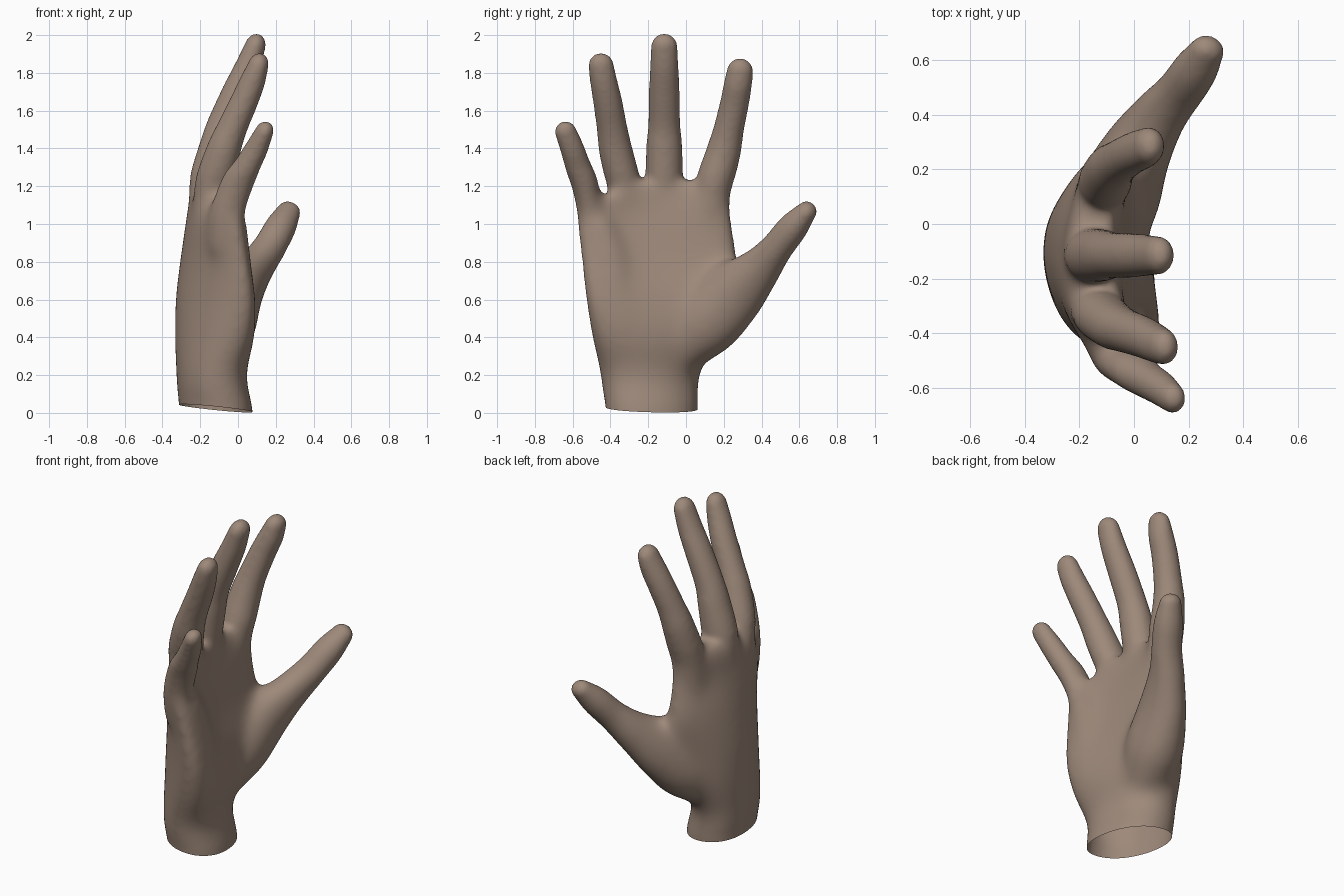
import bpy, bmesh, math
from mathutils import Vector

if "Cube" in bpy.data.objects:
    bpy.data.objects.remove(bpy.data.objects["Cube"])

skin = bpy.data.materials.new("brown skin")
skin.diffuse_color = (0.34, 0.25, 0.195, 1)
skin.use_nodes = True
skin.node_tree.nodes["Principled BSDF"].inputs["Base Color"].default_value = skin.diffuse_color
bm = bmesh.new()
SIDES = 32


def spline(rows, steps=6):
    """Catmull-Rom interpolation through rows of numbers."""
    out = []
    for i in range(len(rows) - 1):
        a, b, c, d = (rows[min(max(i + k, 0), len(rows) - 1)] for k in (-1, 0, 1, 2))
        for s in range(steps):
            t = s / steps
            out.append([0.5 * (2 * q + (r - p) * t + (2 * p - 5 * q + 4 * r - u) * t * t
                               + (3 * q - p - 3 * r + u) * t ** 3)
                        for p, q, r, u in zip(a, b, c, d)])
    out.append(list(rows[-1]))
    return out


def ramp(v, lo, hi):
    """Smooth step from 0 at lo to 1 at hi."""
    t = min(max((v - lo) / (hi - lo), 0), 1)
    return t * t * (3 - 2 * t)


def loft(rings):
    """Closed skin over a list of point rings."""
    loops = [[bm.verts.new(p) for p in ring] for ring in rings]
    for lo, hi in zip(loops, loops[1:]):
        for i in range(SIDES):
            j = (i + 1) % SIDES
            bm.faces.new((lo[i], lo[j], hi[j], hi[i]))
    bm.faces.new(loops[0][::-1])
    bm.faces.new(loops[-1])


def digit(rows):
    """Tapered tube with a round tip; rows are x, y, z, half width, half depth."""
    pts = spline(rows)
    # Round off the tip
    p, q = Vector(pts[-1][:3]), Vector(pts[-2][:3])
    direction = (p - q).normalized()
    w, d = pts[-1][3:]
    for k in range(1, 8):
        a = math.radians(k * 12.5)
        pts.append([*(p + direction * w * math.sin(a)), w * math.cos(a), d * math.cos(a)])
    rings = []
    for i, row in enumerate(pts):
        t = (Vector(pts[min(i + 1, len(pts) - 1)][:3])
             - Vector(pts[max(i - 1, 0)][:3])).normalized()
        side = t.cross(Vector((1, 0, 0))).normalized()
        front = side.cross(t)
        rings.append([Vector(row[:3])
                      + side * row[3] * math.cos(2 * math.pi * k / SIDES)
                      + front * row[4] * math.sin(2 * math.pi * k / SIDES)
                      for k in range(SIDES)])
    loft(rings)


# Wrist and arched palm: z, y min, y max, back x, palm x, arch, tilt
palm = [(-0.10, -0.42, 0.06, -0.307, 0.077, 0.0, 0.033),
        (0.02, -0.425, 0.062, -0.307, 0.072, 0.0, 0.035),
        (0.20, -0.455, 0.075, -0.322, 0.042, 0.0, 0.04),
        (0.40, -0.50, 0.17, -0.332, 0.07, 0.06, 0.05),
        (0.60, -0.533, 0.24, -0.33, 0.05, 0.12, 0.045),
        (0.80, -0.558, 0.275, -0.308, 0.0, 0.15, 0.025),
        (1.00, -0.58, 0.25, -0.28, -0.035, 0.15, 0.0),
        (1.10, -0.55, 0.24, -0.265, -0.05, 0.15, 0.0),
        (1.17, -0.39, 0.225, -0.248, -0.06, 0.11, 0.0),
        (1.23, -0.34, 0.17, -0.215, -0.08, 0.08, 0.0)]
rings = []
for z, y0, y1, xb, xf, arch, tilt in spline(palm):
    ring = []
    for k in range(SIDES):
        a = 2 * math.pi * k / SIDES
        c, s = math.cos(a), math.sin(a)
        u = math.copysign(abs(c) ** 0.93, c)
        v = math.copysign(abs(s) ** 0.93, s)
        # The index side bends less than the little finger side
        bend = arch if u < 0 else arch * (1 - 0.55 * ramp(z, 0.5, 1.0))
        ring.append(((xb + xf) / 2 + (xf - xb) / 2 * v + bend * u * u - tilt * u,
                     (y0 + y1) / 2 + (y1 - y0) / 2 * u, z))
    rings.append(ring)
loft(rings)

# Index finger
digit([(-0.13, 0.11, 0.95, 0.09, 0.09), (-0.112, 0.142, 1.18, 0.10, 0.10),
       (-0.088, 0.198, 1.38, 0.092, 0.09), (-0.058, 0.226, 1.50, 0.081, 0.08),
       (-0.01, 0.257, 1.64, 0.077, 0.074), (0.032, 0.275, 1.74, 0.075, 0.069),
       (0.055, 0.286, 1.81, 0.07, 0.057)])
# Middle finger
digit([(-0.165, -0.11, 0.95, 0.09, 0.09), (-0.156, -0.115, 1.20, 0.10, 0.105),
       (-0.113, -0.115, 1.41, 0.095, 0.092), (-0.08, -0.115, 1.53, 0.085, 0.082),
       (-0.013, -0.115, 1.69, 0.082, 0.076), (0.05, -0.115, 1.83, 0.076, 0.068),
       (0.09, -0.115, 1.94, 0.071, 0.056)])
# Ring finger
digit([(-0.165, -0.28, 0.95, 0.09, 0.09), (-0.135, -0.322, 1.18, 0.092, 0.102),
       (-0.08, -0.37, 1.38, 0.089, 0.092), (-0.03, -0.392, 1.51, 0.081, 0.08),
       (0.033, -0.415, 1.65, 0.077, 0.074), (0.079, -0.437, 1.76, 0.072, 0.067),
       (0.107, -0.45, 1.84, 0.068, 0.055)])
# Little finger
digit([(-0.09, -0.45, 0.85, 0.08, 0.08), (-0.058, -0.503, 1.06, 0.076, 0.098),
       (-0.002, -0.537, 1.21, 0.074, 0.09), (0.05, -0.573, 1.31, 0.068, 0.07),
       (0.098, -0.603, 1.40, 0.064, 0.062), (0.14, -0.638, 1.49, 0.058, 0.049)])
# Thumb with its fleshy base
digit([(-0.12, -0.05, 0.28, 0.10, 0.12), (-0.065, 0.09, 0.46, 0.185, 0.16),
       (0.005, 0.25, 0.63, 0.175, 0.13), (0.09, 0.385, 0.765, 0.12, 0.102),
       (0.165, 0.48, 0.875, 0.088, 0.088), (0.225, 0.567, 0.983, 0.08, 0.083),
       (0.268, 0.637, 1.065, 0.056, 0.065)])
# Pad on the heel of the palm
digit([(-0.10, -0.28, 0.20, 0.09, 0.10), (-0.04, -0.34, 0.42, 0.14, 0.13),
       (-0.03, -0.38, 0.62, 0.13, 0.12), (-0.03, -0.415, 0.82, 0.12, 0.10),
       (-0.03, -0.46, 0.98, 0.09, 0.085)])

bmesh.ops.recalc_face_normals(bm, faces=bm.faces)
mesh = bpy.data.meshes.new("hand")
bm.to_mesh(mesh)
bm.free()
hand = bpy.data.objects.new("hand", mesh)
bpy.context.collection.objects.link(hand)
bpy.context.view_layer.objects.active = hand
hand.select_set(True)

# Fuse the parts into one skin
fuse = hand.modifiers.new("fuse", 'REMESH')
fuse.mode = 'VOXEL'
fuse.voxel_size = 0.013
bpy.ops.object.modifier_apply(modifier="fuse")

# Soften everything a little, and the palm much more
group = hand.vertex_groups.new(name="palm")
for v in hand.data.vertices:
    x, y, z = v.co
    w = ramp(z, 0.1, 0.25) * (1 - ramp(z, 1.12, 1.28)) * (1 - ramp(y, 0.32, 0.48))
    if w > 0:
        group.add([v.index], w, 'REPLACE')
for name, count, mask in (("soften", 12, ""), ("soften_palm", 110, "palm")):
    soften = hand.modifiers.new(name, 'SMOOTH')
    soften.factor = 0.5
    soften.iterations = count
    soften.vertex_group = mask
    bpy.ops.object.modifier_apply(modifier=name)

# Open, slanted cut at the wrist
bm = bmesh.new()
bm.from_mesh(hand.data)
bmesh.ops.bisect_plane(bm, geom=bm.verts[:] + bm.edges[:] + bm.faces[:],
                       plane_co=(0, -0.15, 0.010), plane_no=(0.11, 0.04, 1),
                       clear_inner=True)
bm.to_mesh(hand.data)
bm.free()
hand.data.materials.clear()
hand.data.materials.append(skin)
bpy.ops.object.shade_smooth_by_angle(angle=math.radians(60))
